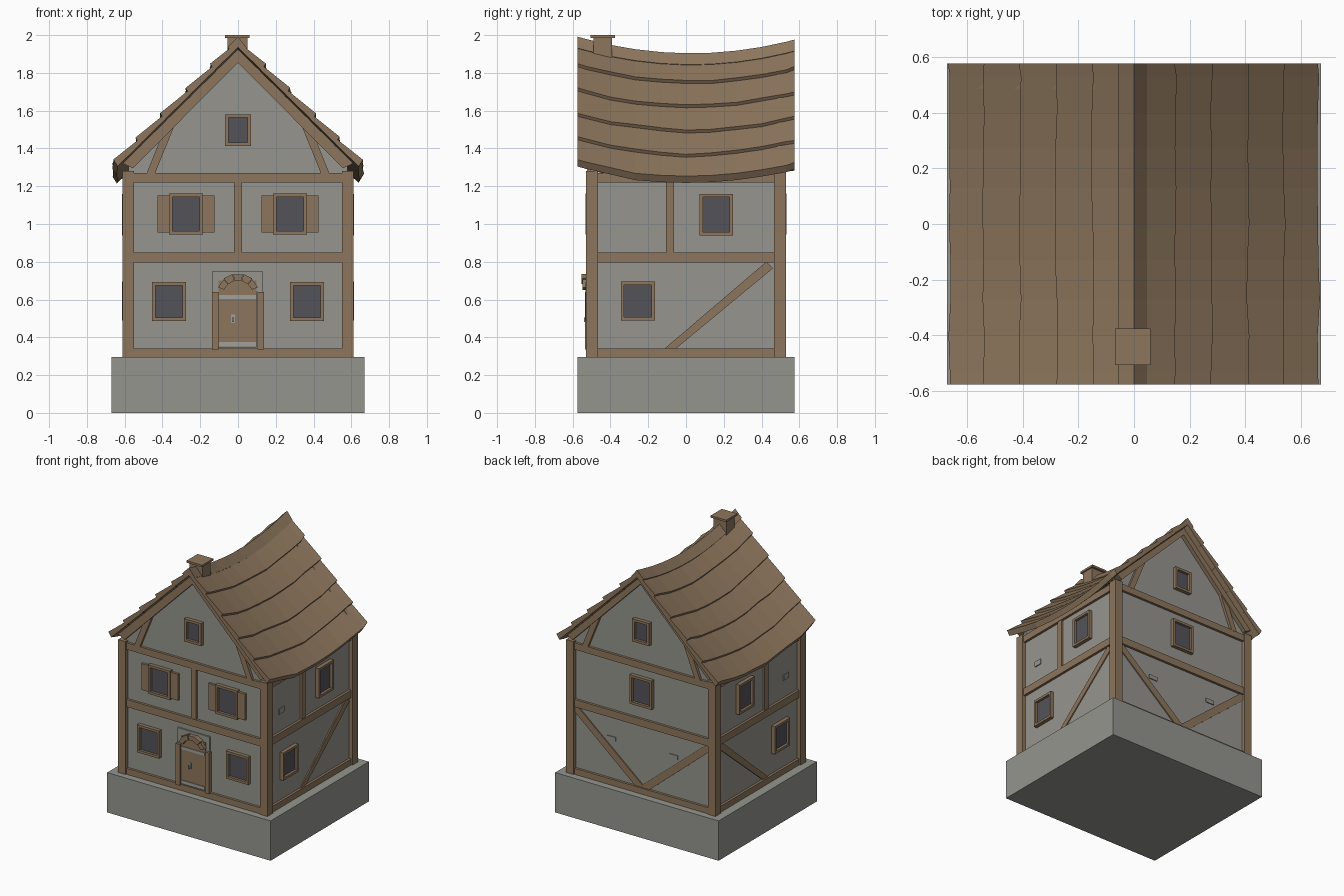
import bpy, bmesh, math, random
from mathutils import Vector

random.seed(4)
cube = bpy.data.objects.get("Cube")
if cube:
    bpy.data.objects.remove(cube, do_unlink=True)


def material(name, r, g, b):
    lin = [((c / 255 + 0.055) / 1.055) ** 2.4 for c in (r, g, b)] + [1]
    m = bpy.data.materials.new(name)
    m.use_nodes = True
    m.diffuse_color = lin
    m.node_tree.nodes["Principled BSDF"].inputs["Base Color"].default_value = lin
    return m


PLASTER = material("plaster", 150, 149, 142)
STONE = material("stone", 149, 149, 143)
WOOD = material("wood", 141, 118, 93)
TILE = material("roof_wood", 141, 118, 93)
GLASS = material("dark_glass", 84, 83, 89)
METAL = material("metal", 160, 160, 156)

# Each face maps (across, up, outward from the wall) to the world
WX, WY = 0.585, 0.505
FACES = {
    "front": lambda u, z, d: Vector((u, -WY - d, z)),
    "back": lambda u, z, d: Vector((u, WY + d, z)),
    "left": lambda u, z, d: Vector((WX + d, u, z)),
    "right": lambda u, z, d: Vector((-WX - d, u, z)),
}


def finish(name, bm, mat):
    bmesh.ops.recalc_face_normals(bm, faces=bm.faces)
    me = bpy.data.meshes.new(name)
    bm.to_mesh(me)
    bm.free()
    me.materials.append(mat)
    ob = bpy.data.objects.new(name, me)
    bpy.context.collection.objects.link(ob)
    return ob


def loft(name, sections, mat):
    """Skin a row of equal closed sections and cap both ends."""
    bm = bmesh.new()
    rings = [[bm.verts.new(p) for p in s] for s in sections]
    n = len(rings[0])
    for a, b in zip(rings, rings[1:]):
        for i in range(n):
            j = (i + 1) % n
            bm.faces.new((a[i], a[j], b[j], b[i]))
    bm.faces.new(rings[0])
    bm.faces.new(rings[-1])
    return finish(name, bm, mat)


def prism(name, face, pts, d0, d1, mat):
    f = FACES[face]
    return loft(name, [[f(u, z, d) for u, z in pts] for d in (d0, d1)], mat)


def box(name, face, u0, u1, z0, z1, d0, d1, mat):
    return prism(name, face, [(u0, z0), (u1, z0), (u1, z1), (u0, z1)], d0, d1, mat)


def window(name, face, u, z, w, h):
    t = 0.018
    a, b, c, d = u - w / 2, u + w / 2, z - h / 2, z + h / 2
    box(name + "_glass", face, a + t, b - t, c + t, d - t, 0, 0.009, GLASS)
    for side, r in (("sill", (a, b, c, c + t)), ("head", (a, b, d - t, d)),
                    ("jamb_a", (a, a + t, c + t, d - t)),
                    ("jamb_b", (b - t, b, c + t, d - t))):
        box(name + "_" + side, face, *r, 0, 0.028, WOOD)


# Base and wall core
box("plinth", "front", -0.67, 0.67, 0, 0.295, 0.07, -1.08, STONE)
box("walls", "front", -WX, WX, 0.29, 1.26, 0, -1.01, PLASTER)

# Corner posts
for face in ("front", "back"):
    for s in (-1, 1):
        box(face + "_corner_post", face, s * 0.55, s * 0.612, 0.295, 1.28,
            0.025, -0.04, WOOD)

# Horizontal beams on all four sides
for face in FACES:
    half = 0.555 if face in ("front", "back") else 0.47
    for z0, z1 in ((0.295, 0.34), (0.795, 0.85), (1.22, 1.27)):
        box(face + "_beam", face, -half, half, z0, z1, -0.02, 0.018, WOOD)

# Gables with rafters, curved braces and a small window
for face in ("front", "back"):
    prism(face + "_gable", face,
          [(-0.58, 1.25), (0.58, 1.25), (0.58, 1.35), (0, 1.92), (-0.58, 1.35)],
          0, -0.04, PLASTER)
    for s in (-1, 1):
        prism(face + "_rafter", face,
              [(s * u, z) for u, z in
               ((0, 1.855), (0.555, 1.295), (0.62, 1.325), (0, 1.935))],
              -0.02, 0.03, WOOD)
        prism(face + "_gable_brace", face,
              [(s * u, z) for u, z in
               ((0.44, 1.265), (0.485, 1.265), (0.395, 1.49), (0.2, 1.69), (0.325, 1.55))],
              -0.02, 0.02, WOOD)
    window(face + "_gable_window", face, 0, 1.497, 0.138, 0.168)

# Front windows, shutters and centre post
box("front_centre_post", "front", -0.021, 0.021, 0.85, 1.22, 0, 0.015, WOOD)
for s in (-1, 1):
    window("front_lower_window", "front", s * 0.365, 0.59, 0.18, 0.205)
    u = s * 0.275
    window("front_upper_window", "front", u, 1.053, 0.18, 0.215)
    for k in (-1, 1):
        box("shutter", "front", u + k * 0.09, u + k * 0.15, 0.955, 1.15,
            0.003, 0.02, WOOD)

# Side walls: windows, post and diagonal brace
for face in ("left", "right"):
    window(face + "_lower_window", face, -0.255, 0.592, 0.18, 0.205)
    window(face + "_upper_window", face, 0.16, 1.05, 0.175, 0.22)
    box(face + "_post", face, -0.107, -0.064, 0.85, 1.22, 0, 0.015, WOOD)
    prism(face + "_brace", face,
          [(-0.12, 0.335), (-0.06, 0.335), (0.46, 0.765), (0.425, 0.8)],
          0, 0.008, WOOD)
    box(face + "_bare_brick", face, -0.36, -0.3, 0.98, 1.02, 0, 0.007, PLASTER)

# Back wall: window and braces meeting at the foot
window("back_upper_window", "back", 0, 1.053, 0.18, 0.215)
for s in (-1, 1):
    prism("back_brace", "back",
          [(s * u, z) for u, z in
           ((0, 0.335), (0.055, 0.335), (0.555, 0.755), (0.555, 0.8), (0.53, 0.8), (0, 0.36))],
          0, 0.008, WOOD)
    box("back_bare_brick", "back", s * 0.22, s * 0.29, 0.62, 0.65, 0, 0.007, PLASTER)

# Door with hinges, handle, jambs and arch
box("door_backing", "front", -0.134, 0.13, 0.64, 0.75, 0, 0.012, PLASTER)
box("door", "front", -0.102, 0.098, 0.345, 0.7, 0, 0.016, WOOD)
for z in (0.352, 0.603):
    box("door_hinge", "front", -0.1, 0.095, z, z + 0.022, 0.016, 0.021, METAL)
box("handle_plate", "front", -0.037, -0.017, 0.475, 0.52, 0.016, 0.02, METAL)
box("door_handle", "front", -0.032, -0.022, 0.48, 0.505, 0.02, 0.035, METAL)
for s in (-1, 1):
    box("door_jamb", "front", s * 0.102, s * 0.137, 0.335, 0.64, 0, 0.03, WOOD)
for i in range(5):
    a0, a1 = (math.radians(22 + 27.2 * k + g) for k, g in ((i, 0.7), (i + 1, -0.7)))
    ro = 0.114 + 0.004 * (i % 2)
    prism("arch_block", "front",
          [(r * math.cos(a), 0.621 + r * math.sin(a))
           for r, a in ((0.08, a0), (ro, a0), (ro, a1), (0.08, a1))],
          0, 0.042 + 0.006 * (i % 2), WOOD)

# Sagging roof: overlapping courses lofted from gable to gable
YS = [-0.575, -0.53, -0.4, -0.27, -0.13, 0, 0.13, 0.27, 0.4, 0.53, 0.575]
EDGES = [0.03, 0.15, 0.28, 0.41, 0.54, 0.663]


def sag(y):
    return -0.08 * (1 - (y / 0.575) ** 2) - 0.008 * (y / 0.575 + 1)


def slope(x):
    return 1.965 - 0.99 * x


for s in (-1, 1):
    for i, (x0, x1) in enumerate(zip(EDGES, EDGES[1:])):
        up = x0 - 0.03
        sections = []
        for y in YS:
            lo = x1 + random.uniform(-0.005, 0.004)
            prof = [(up, slope(up)), (lo, slope(lo) + 0.03),
                    (lo - 0.022, slope(lo) - 0.006), (up, slope(up) - 0.03)]
            sections.append([(s * x, y, z + sag(y)) for x, z in prof])
        loft("roof_course_%d" % (i + 1), sections, TILE)

# Ridge cap follows the same sag
ridge = [(-0.055, 1.937), (0, 1.992), (0.047, 1.932), (0.03, 1.915), (0, 1.95), (-0.035, 1.915)]
loft("ridge_cap", [[(x, y, z + sag(y)) for x, z in ridge] for y in YS], TILE)

# Chimney
box("chimney", "front", -0.055, 0.05, 1.84, 1.988, -0.015, -0.112, WOOD)
box("chimney_cap", "front", -0.068, 0.06, 1.985, 2.0, 0, -0.13, WOOD)
